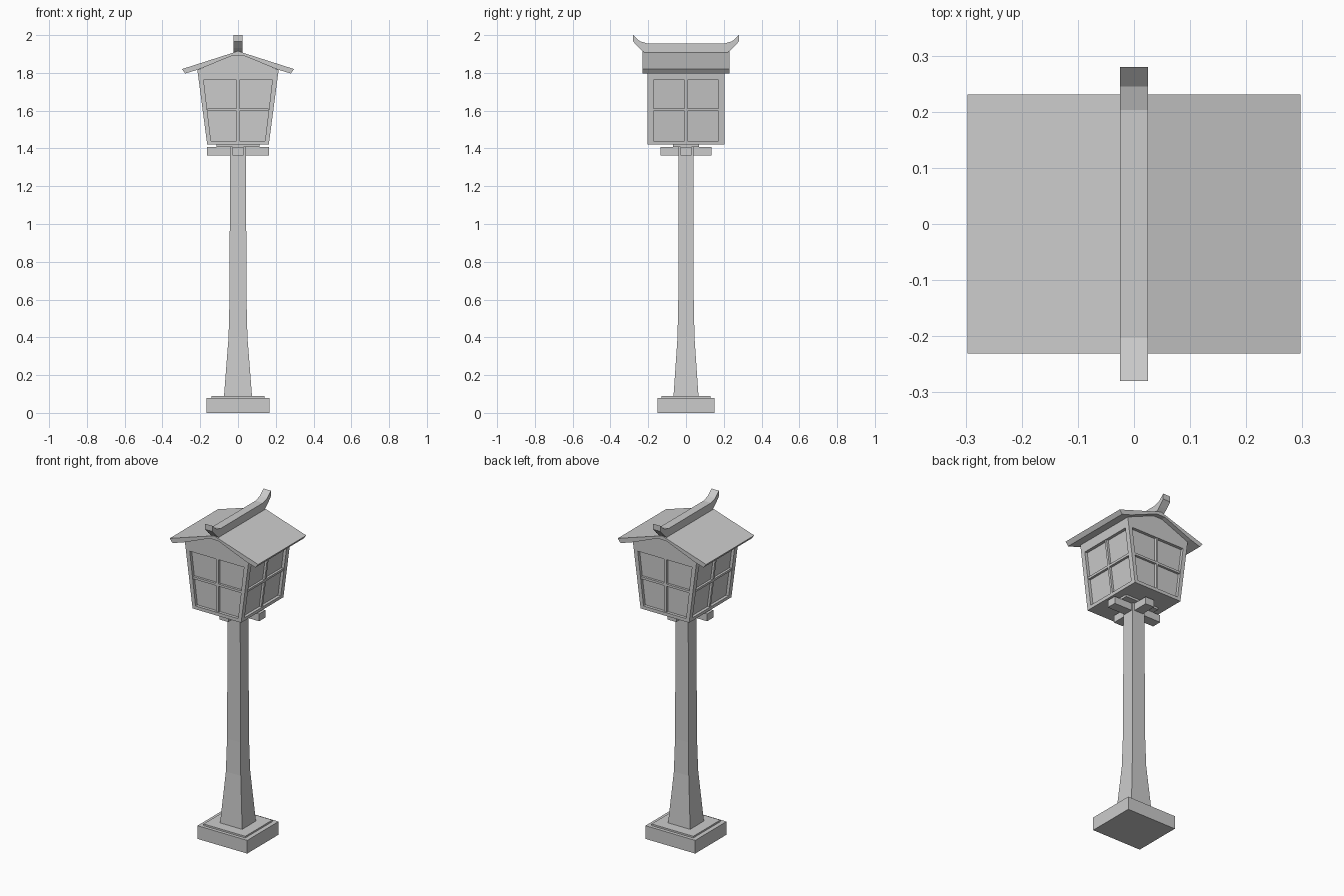
import bpy, bmesh

if "Cube" in bpy.data.objects:
    bpy.data.objects.remove(bpy.data.objects["Cube"])


def mesh_object(name, verts, faces):
    me = bpy.data.meshes.new(name)
    me.from_pydata(verts, [], faces)
    bm = bmesh.new()
    bm.from_mesh(me)
    bmesh.ops.recalc_face_normals(bm, faces=bm.faces)
    bm.to_mesh(me)
    bm.free()
    ob = bpy.data.objects.new(name, me)
    bpy.context.collection.objects.link(ob)
    return ob


def prism(name, profile, a, b, axis='y'):
    """Extrude a (p, z) profile from a to b along y or x."""
    put = (lambda p, z, t: (p, t, z)) if axis == 'y' else (lambda p, z, t: (t, p, z))
    n = len(profile)
    verts = [put(p, z, t) for t in (a, b) for p, z in profile]
    faces = [list(range(n)), list(range(2 * n - 1, n - 1, -1))]
    faces += [[i, (i + 1) % n, n + (i + 1) % n, n + i] for i in range(n)]
    return mesh_object(name, verts, faces)


def box(name, hx, hy, z0, z1, y=0):
    return prism(name, [(-hx, z0), (hx, z0), (hx, z1), (-hx, z1)], y - hy, y + hy)


def mirrored(half):
    return half + [(-p, z) for p, z in reversed(half)]


def loft(name, rings):
    """Stack rectangular sections (hx, hy, z)."""
    verts = [(sx * hx, sy * hy, z) for hx, hy, z in rings
             for sx, sy in ((-1, -1), (1, -1), (1, 1), (-1, 1))]
    faces = [[0, 1, 2, 3], [len(verts) - 4 + i for i in range(4)]]
    for r in range(len(rings) - 1):
        for i in range(4):
            j = (i + 1) % 4
            faces.append([4 * r + i, 4 * r + j, 4 * r + 4 + j, 4 * r + 4 + i])
    return mesh_object(name, verts, faces)


# Stepped base and flared post
box("base_slab", 0.167, 0.15, 0, 0.08)
box("base_step", 0.14, 0.13, 0.08, 0.09)
loft("post", [(0.074, 0.066, 0.09), (0.05, 0.045, 0.40),
              (0.045, 0.041, 0.60), (0.042, 0.039, 1.42)])

# Crossed support beams and seat plate
box("support_beam_x", 0.163, 0.03, 1.363, 1.407)
box("support_beam_y", 0.03, 0.136, 1.363, 1.407)
box("seat_plate", 0.115, 0.07, 1.407, 1.42)

# Lantern housing, wider at the top, with a gabled head
HY = 0.203


def side_x(z):
    return 0.163 + (z - 1.42) * 0.05 / 0.38


housing = prism("lantern_housing",
                mirrored([(side_x(1.42), 1.42), (side_x(1.815), 1.815), (0.03, 1.893)]), -HY, HY)


def slanted(name, s, z0, z1, inner, outer, hy):
    """Bar or cutter lying along the tilted side wall."""
    prof = [(s * (side_x(z0) + inner), z0), (s * (side_x(z0) + outer), z0),
            (s * (side_x(z1) + outer), z1), (s * (side_x(z1) + inner), z1)]
    return prism(name, prof, -hy, hy)


# Recessed windows on all four walls
Z0, Z1, ZM, DEPTH = 1.44, 1.762, 1.605, 0.018
cutters = []
for s in (-1, 1):
    prof = [(-0.143, Z0), (0.143, Z0), (0.182, Z1), (-0.182, Z1)]
    cutters.append(prism("front_window_cutter", prof, s * (HY - DEPTH), s * (HY + 0.05)))
    cutters.append(slanted("side_window_cutter", s, Z0, Z1, -DEPTH, 0.05, 0.173))
bpy.context.view_layer.objects.active = housing
for c in cutters:
    c.hide_render = True
    m = housing.modifiers.new("window", 'BOOLEAN')
    m.operation = 'DIFFERENCE'
    m.solver = 'EXACT'
    m.object = c
    bpy.ops.object.modifier_apply(modifier=m.name)
for c in cutters:
    bpy.data.objects.remove(c)

# Window bars, set slightly behind the frame
for s in (-1, 1):
    y = s * (HY - 0.012)
    box("front_bar_vertical", 0.007, 0.008, Z0, Z1, y)
    box("front_bar_horizontal", 0.162, 0.008, ZM - 0.007, ZM + 0.007, y)
    slanted("side_bar_vertical", s, Z0, Z1, -0.02, -0.004, 0.007)
    slanted("side_bar_horizontal", s, ZM - 0.007, ZM + 0.007, -0.02, -0.004, 0.173)

# Gabled roof
roof = [(0.03, 1.891), (0.212, 1.817), (0.279, 1.797), (0.297, 1.82), (0, 1.915)]
prism("roof", roof + [(-p, z) for p, z in reversed(roof[:-1])], -0.231, 0.231)

# Ridge beam with upturned ends
ridge = mirrored([(0.222, 1.908), (0.248, 1.932), (0.28, 1.966),
                  (0.28, 2.0), (0.245, 1.968), (0.203, 1.955)])
prism("ridge_beam", ridge, -0.025, 0.025, 'x')
